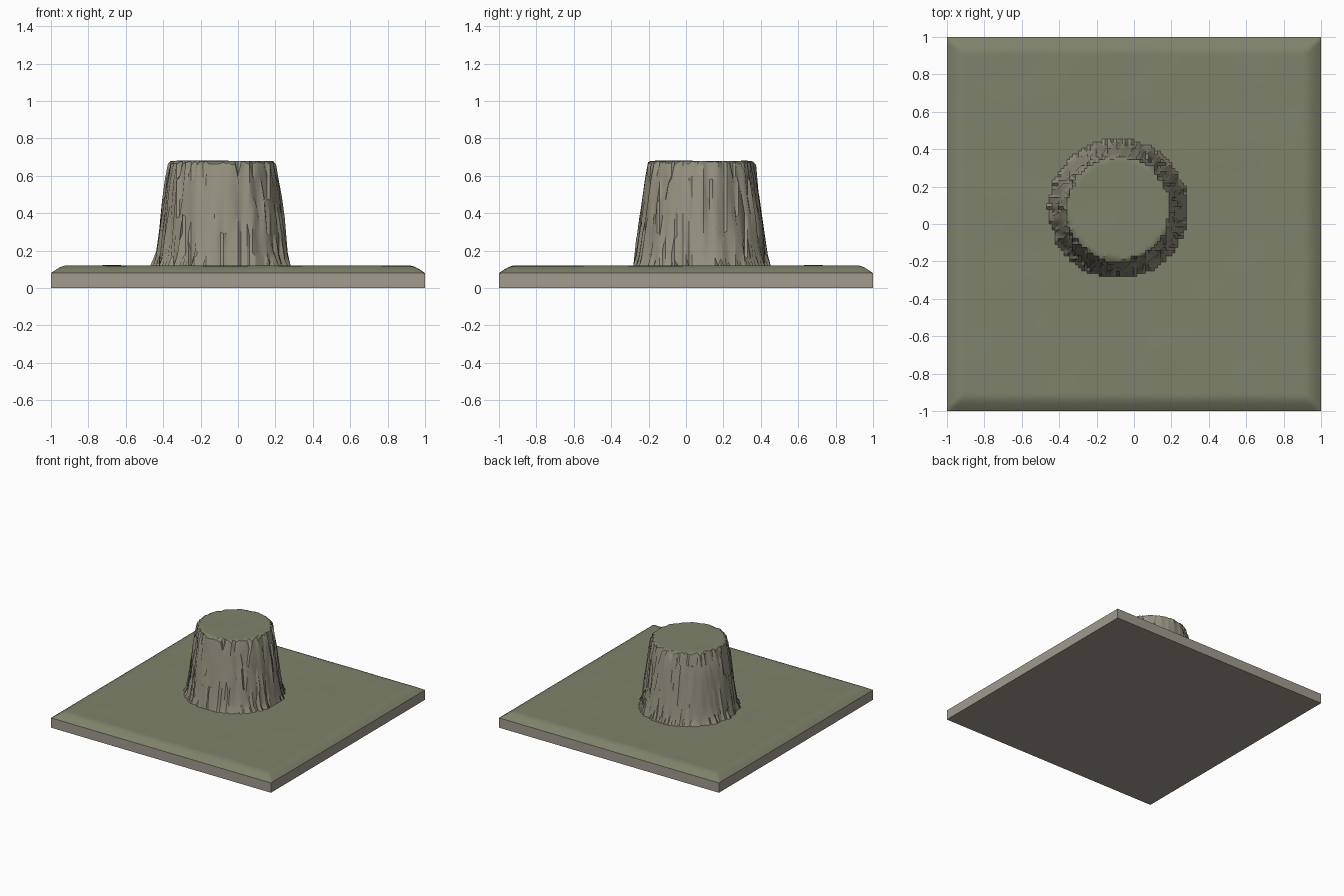
import bpy, bmesh, math, random
from mathutils import Vector, noise

if "Cube" in bpy.data.objects:
    bpy.data.objects.remove(bpy.data.objects["Cube"])

random.seed(4)
N = 128                      # grid cells per side
CX, CY = -0.085, 0.08        # butte centre
BASE, EDGE, TOP = 0.12, 0.08, 0.68
# cliff profile: (radius, height)
PROFILE = [(0.27, 0.68), (0.285, 0.65), (0.30, 0.58), (0.312, 0.48),
           (0.325, 0.38), (0.338, 0.28), (0.35, 0.18), (0.362, 0.12)]


def material(name, rgb):
    m = bpy.data.materials.new(name)
    m.diffuse_color = (*rgb, 1)
    m.use_nodes = True
    m.node_tree.nodes["Principled BSDF"].inputs["Base Color"].default_value = m.diffuse_color
    return m


def add_object(name, bm, mats):
    me = bpy.data.meshes.new(name)
    bm.to_mesh(me)
    bm.free()
    ob = bpy.data.objects.new(name, me)
    bpy.context.collection.objects.link(ob)
    for m in mats:
        me.materials.append(m)
    return ob


def cliff(r):
    if r <= PROFILE[0][0]:
        return TOP
    for (r0, z0), (r1, z1) in zip(PROFILE, PROFILE[1:]):
        if r <= r1:
            return z0 + (z1 - z0) * (r - r0) / (r1 - r0)
    return BASE


def height(x, y):
    # gentle undulation and sloping rim
    soft = 0.003 * noise.noise(Vector((x * 4, y * 4, 1)))
    rim = min(1, max(0, (1 - max(abs(x), abs(y))) / 0.09))
    ground = EDGE + (BASE - EDGE) * math.sin(rim * math.pi / 2) + soft * rim
    # butte with ribbed, slightly stratified wall
    r = math.hypot(x - CX, y - CY)
    a = math.atan2(y - CY, x - CX)
    rib = 0.008 * noise.noise(Vector((math.cos(a) * 9, math.sin(a) * 9, 5)))
    z = cliff(r + rib + random.uniform(-0.007, 0.007))
    if BASE < z < TOP:
        ledge = round((z - 0.08) / 0.1) * 0.1 + 0.08
        z += 0.5 * (ledge - z)
        return max(z, ground)
    return z + soft if z >= TOP else ground


grass = material("grass", (0.21, 0.225, 0.145))
rock = material("rock", (0.31, 0.29, 0.22))
stone = material("slab_stone", (0.36, 0.33, 0.28))

# Terrain surface with butte
bm = bmesh.new()
bmesh.ops.create_grid(bm, x_segments=N, y_segments=N, size=1)
for v in bm.verts:
    v.co.z = height(v.co.x, v.co.y)
    if max(abs(v.co.x), abs(v.co.y)) > 0.999:
        v.co.z = EDGE
bm.normal_update()
for f in bm.faces:
    f.smooth = True
    f.material_index = 1 if f.normal.z < 0.6 else 0
terrain = add_object("terrain_surface", bm, [grass, rock])
bpy.context.view_layer.objects.active = terrain
terrain.select_set(True)
bpy.ops.object.shade_smooth_by_angle(angle=math.radians(30))

# Slab sides and underside
bm = bmesh.new()
bmesh.ops.create_cube(bm, size=2)
for v in bm.verts:
    v.co.z = EDGE if v.co.z > 0 else 0
bm.normal_update()
top = [f for f in bm.faces if f.normal.z > 0.5]
bmesh.ops.delete(bm, geom=top, context='FACES_ONLY')
add_object("base_slab", bm, [stone])
